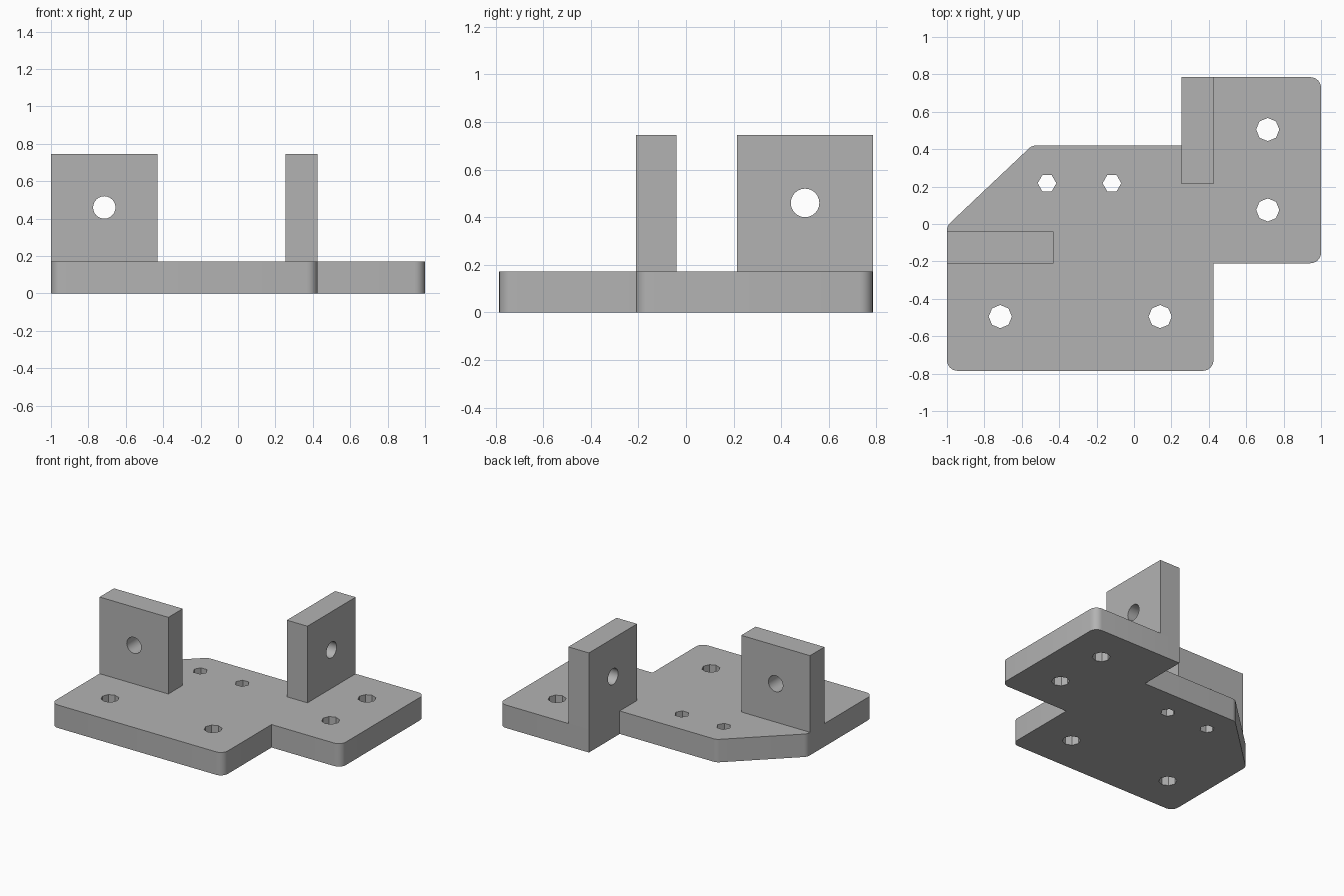
import bpy, bmesh, math
from mathutils import Vector, Matrix

cube = bpy.data.objects.get("Cube")
if cube:
    bpy.data.objects.remove(cube, do_unlink=True)

PLATE_TOP = 0.172
UPRIGHT_TOP = 0.746

grey = bpy.data.materials.new("plain_grey")
grey.use_nodes = True
colour = (0.45, 0.45, 0.45, 1)
grey.diffuse_color = colour
grey.node_tree.nodes["Principled BSDF"].inputs["Base Color"].default_value = colour


def make_object(name, bm):
    bmesh.ops.recalc_face_normals(bm, faces=bm.faces[:])
    mesh = bpy.data.meshes.new(name)
    bm.to_mesh(mesh)
    bm.free()
    mesh.materials.append(grey)
    obj = bpy.data.objects.new(name, mesh)
    bpy.context.collection.objects.link(obj)
    return obj


def round_corner(prev, corner, nxt, radius, steps=6):
    """Points of an arc tangent to both edges of a corner."""
    a = (prev - corner).normalized()
    b = (nxt - corner).normalized()
    half = a.angle(b) / 2
    centre = corner + (a + b).normalized() * radius / math.sin(half)
    start = corner + a * radius / math.tan(half) - centre
    end = corner + b * radius / math.tan(half) - centre
    sweep = start.angle(end)
    return [centre + (start * math.sin(sweep * (1 - i / steps))
                      + end * math.sin(sweep * i / steps)) / math.sin(sweep)
            for i in range(steps + 1)]


def extrude_outline(name, points, height):
    bm = bmesh.new()
    face = bm.faces.new([bm.verts.new((p.x, p.y, 0)) for p in points])
    top = bmesh.ops.extrude_face_region(bm, geom=[face])["geom"]
    bmesh.ops.translate(bm, vec=(0, 0, height),
                        verts=[v for v in top if isinstance(v, bmesh.types.BMVert)])
    return make_object(name, bm)


def make_box(name, low, high):
    low, high = Vector(low), Vector(high)
    bm = bmesh.new()
    bmesh.ops.create_cube(bm, size=1)
    bmesh.ops.scale(bm, vec=high - low, verts=bm.verts)
    bmesh.ops.translate(bm, vec=(low + high) / 2, verts=bm.verts)
    return make_object(name, bm)


def drill(obj, holes, axis="Z"):
    """Cut a polygonal hole through obj for each (centre, radius, sides)."""
    turn = {"Z": Matrix(), "Y": Matrix.Rotation(math.pi / 2, 4, "X"),
            "X": Matrix.Rotation(math.pi / 2, 4, "Y")}[axis]
    bm = bmesh.new()
    for centre, radius, sides in holes:
        bmesh.ops.create_cone(bm, cap_ends=True, segments=sides, radius1=radius,
                              radius2=radius, depth=0.5,
                              matrix=Matrix.Translation(centre) @ turn
                              @ Matrix.Rotation(math.pi / 2, 4, "Z"))
    cutter = make_object("hole_cutter", bm)
    cutter.hide_render = True
    mod = obj.modifiers.new("holes", "BOOLEAN")
    mod.operation = "DIFFERENCE"
    mod.solver = "EXACT"
    mod.object = cutter
    bpy.context.view_layer.objects.active = obj
    bpy.ops.object.modifier_apply(modifier=mod.name)
    bpy.data.objects.remove(cutter, do_unlink=True)


# Base plate: stepped outline, rounded outer corners and one slanted corner
corners = [(-1, -0.785, 0.057), (0.425, -0.785, 0.057), (0.425, -0.21, 0),
           (1, -0.21, 0.057), (1, 0.785, 0.057), (0.255, 0.785, 0),
           (0.255, 0.42, 0), (-0.545, 0.42, 0.057), (-1, -0.01, 0.057)]
outline = []
for i, (x, y, radius) in enumerate(corners):
    here = Vector((x, y))
    before = Vector(corners[i - 1][:2])
    after = Vector(corners[(i + 1) % len(corners)][:2])
    outline += round_corner(before, here, after, radius) if radius else [here]
plate = extrude_outline("base_plate", outline, PLATE_TOP)

# Mounting holes: four octagonal, two smaller hexagonal
mounts = [(-0.715, -0.495), (0.14, -0.495), (0.715, 0.505), (0.715, 0.075)]
small = [(-0.465, 0.218), (-0.118, 0.218)]
drill(plate, [((x, y, 0.1), 0.062, 8) for x, y in mounts]
      + [((x, y, 0.1), 0.05, 6) for x, y in small])
# Uprights with a cross hole each
left_end = make_box("side_upright", (0.255, 0.215, PLATE_TOP), (0.425, 0.785, UPRIGHT_TOP))
drill(left_end, [((0.34, 0.5, 0.46), 0.06, 24)], "X")
right_end = make_box("front_upright", (-1, -0.21, PLATE_TOP), (-0.43, -0.04, UPRIGHT_TOP))
drill(right_end, [((-0.715, -0.125, 0.46), 0.06, 24)], "Y")

# Smooth the rounded corners and bores, keep the edges sharp
bpy.ops.object.select_all(action="DESELECT")
for obj in (plate, left_end, right_end):
    obj.select_set(True)
bpy.context.view_layer.objects.active = plate
bpy.ops.object.shade_smooth_by_angle(angle=math.radians(30))
